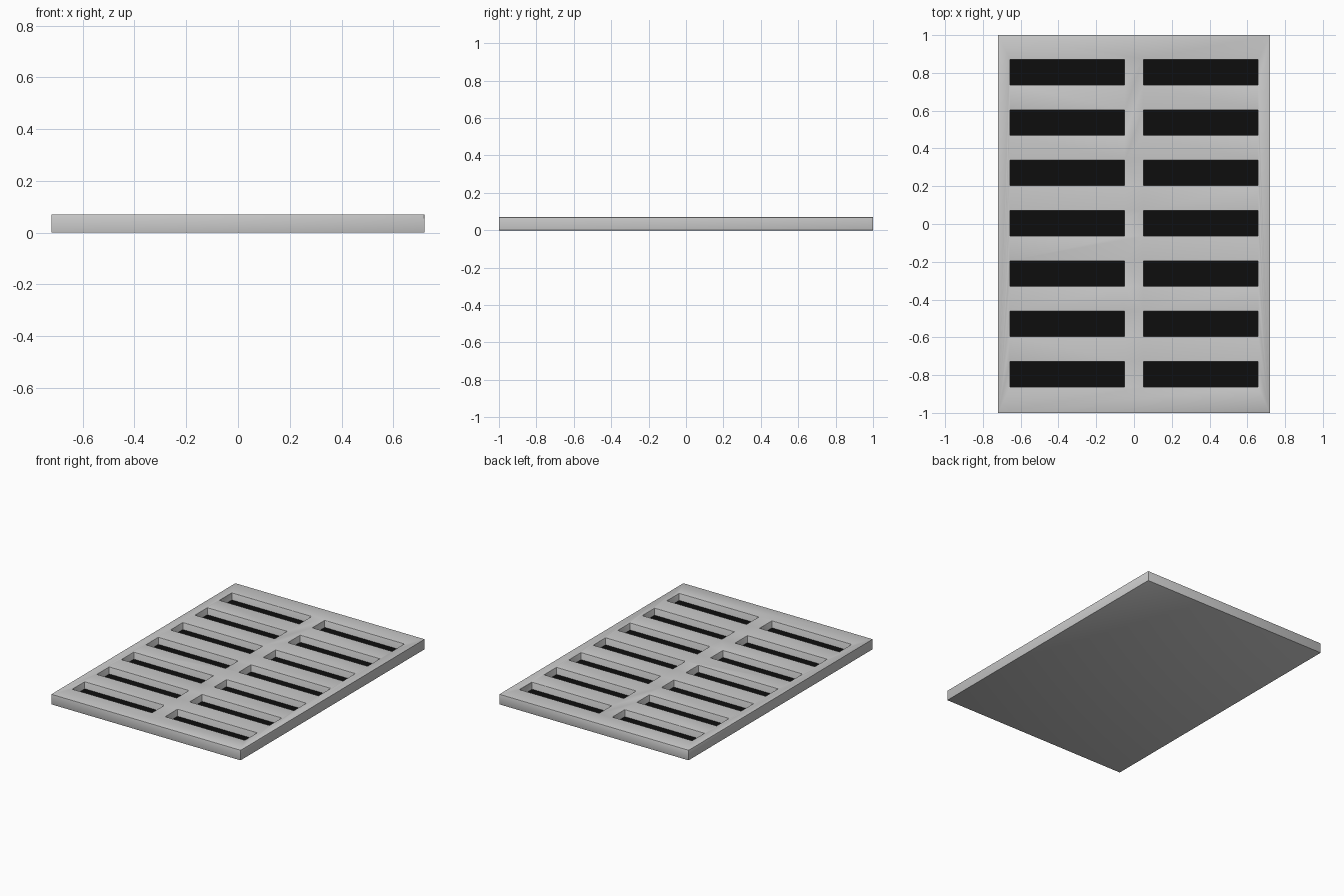
import bpy, bmesh
from mathutils import Matrix, Vector

if "Cube" in bpy.data.objects:
    bpy.data.objects.remove(bpy.data.objects["Cube"])

WIDTH, LENGTH, HEIGHT = 1.44, 2.0, 0.07
SLOT_X, SLOT_Y = 0.606, 0.134
FLOOR = 0.02
CENTRES = [(side * 0.353, 0.004 + (row - 3) * 0.2665) for side in (-1, 1) for row in range(7)]


def new_object(name, bm):
    mesh = bpy.data.meshes.new(name)
    bm.to_mesh(mesh)
    bm.free()
    obj = bpy.data.objects.new(name, mesh)
    bpy.context.collection.objects.link(obj)
    return obj


def add_box(bm, x, y, z0, z1, sx, sy):
    m = Matrix.Translation(Vector((x, y, (z0 + z1) / 2))) @ Matrix.Diagonal((sx, sy, z1 - z0, 1))
    bmesh.ops.create_cube(bm, size=1, matrix=m)


# Solid plate
bm = bmesh.new()
add_box(bm, 0, 0, 0, HEIGHT, WIDTH, LENGTH)
plate = new_object("grate_plate", bm)

# Slot cutters: two columns of seven
bm = bmesh.new()
for x, y in CENTRES:
    add_box(bm, x, y, FLOOR - 0.001, HEIGHT + 0.1, SLOT_X, SLOT_Y)
cutter = new_object("slot_cutters", bm)
cutter.hide_render = True
cutter.hide_set(True)

cut = plate.modifiers.new("slots", 'BOOLEAN')
cut.operation = 'DIFFERENCE'
cut.solver = 'EXACT'
cut.object = cutter

# Soft outer and slot edges
bevel = plate.modifiers.new("soft_edges", 'BEVEL')
bevel.width = 0.009
bevel.segments = 2
bevel.limit_method = 'ANGLE'

# Bake the modifiers so no cutter is left behind
dg = bpy.context.evaluated_depsgraph_get()
baked = bpy.data.meshes.new_from_object(plate.evaluated_get(dg))
plate.modifiers.clear()
plate.data = baked
bpy.data.objects.remove(cutter)

bpy.ops.object.select_all(action='DESELECT')
plate.select_set(True)
bpy.context.view_layer.objects.active = plate
bpy.ops.object.shade_smooth_by_angle(angle=0.6)

# Black slot floors
black = bpy.data.materials.new("black")
black.diffuse_color = (0.004, 0.004, 0.004, 1)
black.use_nodes = True
black.node_tree.nodes["Principled BSDF"].inputs["Base Color"].default_value = black.diffuse_color
bm = bmesh.new()
for x, y in CENTRES:
    m = Matrix.Translation(Vector((x, y, FLOOR + 0.001))) @ Matrix.Diagonal((SLOT_X, SLOT_Y, 1, 1))
    bmesh.ops.create_grid(bm, x_segments=1, y_segments=1, size=0.5, matrix=m)
floors = new_object("slot_floors", bm)
floors.data.materials.append(black)
